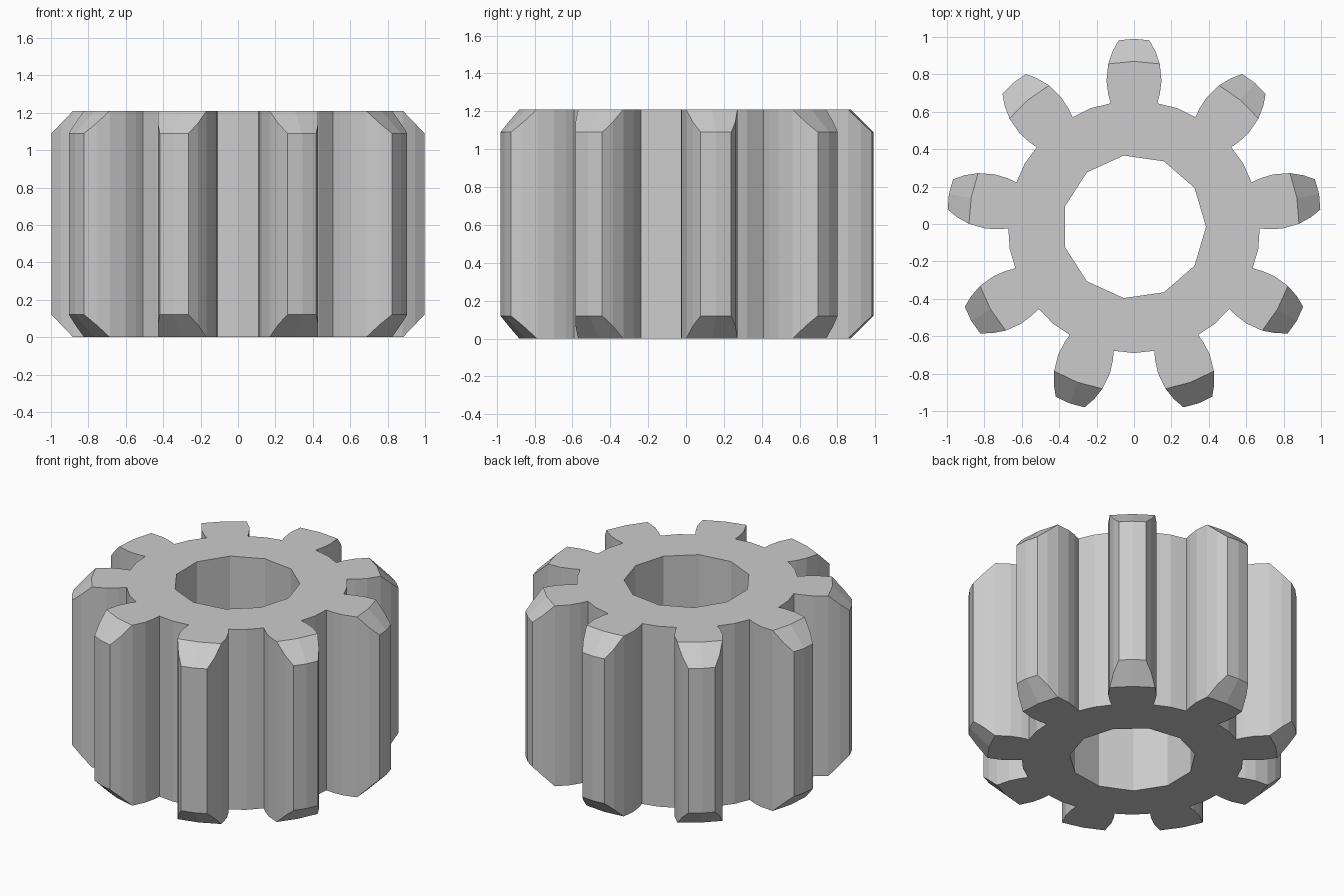
import bpy
import bmesh
from math import radians, sin, cos, pi
from mathutils import Vector, Matrix

cube = bpy.data.objects.get("Cube")
if cube:
    bpy.data.objects.remove(cube, do_unlink=True)

TEETH = 9
HEIGHT = 1.21
CHAMFER = 0.12
TIP_R = 1.005
BORE_R, BORE_SIDES = 0.385, 11
CENTRE_Y = -0.015

# Plain steel colour
steel = bpy.data.materials.new("grey_steel")
steel.use_nodes = True
colour = (0.6, 0.6, 0.6, 1)
steel.diffuse_color = colour
steel.node_tree.nodes["Principled BSDF"].inputs["Base Color"].default_value = colour

# One tooth pointing along +y: right flank from root to tip, then mirrored
flank = [(0.125, 0.66), (0.138, 0.71), (0.147, 0.78), (0.138, 0.87),
         (0.114, 0.94), (0.082, 0.997)]
tooth = flank + [(0, TIP_R)] + [(-x, y) for x, y in reversed(flank)]
root_mid = Matrix.Rotation(pi / TEETH, 3, 'Z') @ Vector((0, 0.675, 0))
tooth = [Vector((x, y, 0)) for x, y in tooth] + [root_mid]

outline = []
for i in range(TEETH):
    turn = Matrix.Rotation(2 * pi * i / TEETH, 3, 'Z')
    outline += [turn @ p for p in tooth]
bore = [Vector((cos(a), sin(a), 0)) * BORE_R
        for a in (2 * pi * i / BORE_SIDES for i in range(BORE_SIDES))]

# Gear body: ring section between outline and bore, extruded upwards
bm = bmesh.new()
edges = []
for loop in (outline, bore):
    vs = [bm.verts.new(p) for p in loop]
    edges += [bm.edges.new((a, vs[i - 1])) for i, a in enumerate(vs)]
bmesh.ops.triangle_fill(bm, edges=edges, use_beauty=True, use_dissolve=False,
                        normal=(0, 0, 1))
grown = bmesh.ops.extrude_face_region(bm, geom=bm.faces[:], use_keep_orig=True)
top = [g for g in grown["geom"] if isinstance(g, bmesh.types.BMVert)]
bmesh.ops.translate(bm, verts=top, vec=(0, 0, HEIGHT))
bmesh.ops.recalc_face_normals(bm, faces=bm.faces[:])

# Chamfer each tooth end with two slightly splayed 45 degree cuts
splay = radians(5.5)
reach = TIP_R * cos(splay)
for i in range(TEETH):
    for side in (-1, 1):
        a = pi / 2 + 2 * pi * i / TEETH + side * splay
        for up in (-1, 1):
            z = HEIGHT - CHAMFER if up > 0 else CHAMFER
            bmesh.ops.bisect_plane(
                bm, geom=bm.verts[:] + bm.edges[:] + bm.faces[:], dist=1e-5,
                plane_co=(reach * cos(a), reach * sin(a), z),
                plane_no=(cos(a), sin(a), up), clear_outer=True)
            rim = [e for e in bm.edges if e.is_boundary]
            bmesh.ops.holes_fill(bm, edges=rim, sides=0)
bmesh.ops.recalc_face_normals(bm, faces=bm.faces[:])
bmesh.ops.translate(bm, verts=bm.verts[:], vec=(0, CENTRE_Y, 0))

mesh = bpy.data.meshes.new("pinion_gear")
bm.to_mesh(mesh)
bm.free()
mesh.materials.append(steel)
gear = bpy.data.objects.new("pinion_gear", mesh)
bpy.context.collection.objects.link(gear)
